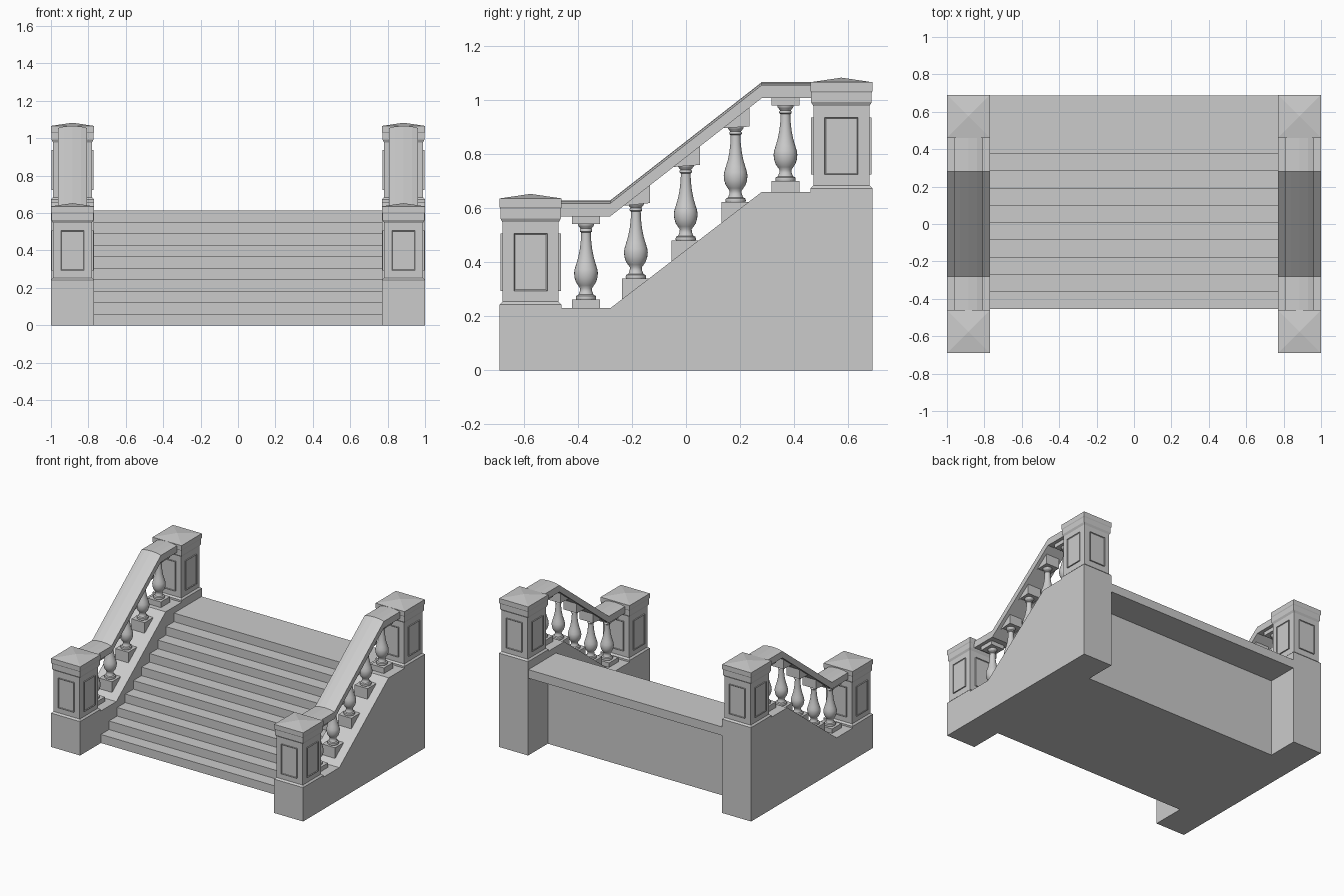
import bpy, bmesh, math
from mathutils import Matrix

if "Cube" in bpy.data.objects:
    bpy.data.objects.remove(bpy.data.objects["Cube"])

CX = 0.885      # centre line of each side wall
PW = 0.115      # half width of wall and posts


def finish(name, bm):
    bmesh.ops.recalc_face_normals(bm, faces=bm.faces[:])
    me = bpy.data.meshes.new(name)
    bm.to_mesh(me)
    bm.free()
    ob = bpy.data.objects.new(name, me)
    bpy.context.collection.objects.link(ob)
    return ob


def loft(bm, rings):
    vs = [[bm.verts.new(p) for p in r] for r in rings]
    n = len(vs[0])
    for a, b in zip(vs, vs[1:]):
        for i in range(n):
            bm.faces.new((a[i], a[(i + 1) % n], b[(i + 1) % n], b[i]))
    bm.faces.new(vs[0])
    bm.faces.new(vs[-1])


def prism(name, pts, x0, x1):
    bm = bmesh.new()
    loft(bm, [[(x, y, z) for y, z in pts] for x in (x0, x1)])
    return finish(name, bm)


# Flight of steps with overhanging landing
N, y0, run, rise = 10, -0.455, 0.0922, 0.0615
wall_y = y0 + N * run
pts = [(y0, 0)]
for i in range(N):
    pts += [(y0 + i * run, (i + 1) * rise)]
    if i < N - 1:
        pts += [(y0 + (i + 1) * run, (i + 1) * rise)]
pts += [(0.687, N * rise), (0.687, (N - 1) * rise), (wall_y, (N - 1) * rise), (wall_y, 0)]
prism("steps", pts, -0.77, 0.77)


def slope(y, low, high):
    t = min(max((y + 0.28) / 0.56, 0), 1)
    return low + t * (high - low)


def post(name, cx, cy, z):
    # Moulded square shaft: (half width, height)
    prof = [(.115, 0), (.115, .013), (.104, .024), (.104, .318), (.112, .332),
            (.112, .368), (.115, .374), (.115, .406)]
    bm = bmesh.new()
    loft(bm, [[(cx + a * w, cy + b * w, z + h) for a, b in ((-1, -1), (1, -1), (1, 1), (-1, 1))]
              for w, h in prof])
    # Low pyramid top
    bm.faces.ensure_lookup_table()
    top = bm.faces[-1]
    bmesh.ops.poke(bm, faces=[top])
    max(bm.verts, key=lambda v: (round(v.co.z, 4), -abs(v.co.x - cx) - abs(v.co.y - cy))).co.z += 0.017
    # Raised panels on four faces
    for k in range(4):
        m = Matrix.Translation((cx, cy, z + .17)) @ Matrix.Rotation(k * math.pi / 2, 4, 'Z')
        g = bmesh.ops.create_cube(bm, size=1, matrix=m @ Matrix.Translation((0, -.104, 0))
                                  @ Matrix.Diagonal((.124, .016, .212, 1)))
        d = m.to_3x3() @ Matrix.Translation((0, -1, 0)).translation
        faces = {f for v in g["verts"] for f in v.link_faces}
        front = max(faces, key=lambda f: f.calc_center_median().dot(d))
        bmesh.ops.inset_region(bm, faces=[front], thickness=.006, depth=0)
        bmesh.ops.translate(bm, verts=front.verts[:], vec=-d * .004)
    finish(name, bm)


# Turned baluster profile: (radius, height)
TURN = [(.036, 0), (.038, .006), (.036, .014), (.028, .018), (.023, .030), (.022, .042),
        (.029, .052), (.037, .064), (.042, .080), (.044, .098), (.042, .112), (.036, .132),
        (.029, .155), (.023, .185), (.019, .220), (.018, .248), (.023, .252), (.023, .258),
        (.020, .262), (.026, .270), (.030, .275), (.030, .282)]


def baluster(name, cx, cy, z):
    bm = bmesh.new()
    seg = 24
    loft(bm, [[(cx + r * math.cos(2 * math.pi * i / seg), cy + r * math.sin(2 * math.pi * i / seg), z + h)
               for i in range(seg)] for r, h in TURN])
    ob = finish(name, bm)
    bpy.ops.object.select_all(action='DESELECT')
    ob.select_set(True)
    bpy.context.view_layer.objects.active = ob
    bpy.ops.object.shade_smooth_by_angle(angle=math.radians(40))


for s, side in ((1, "right"), (-1, "left")):
    cx = s * CX
    # Side wall
    prism(side + "_side_wall", [(-.69, 0), (.69, 0), (.69, .66), (.28, .66), (-.28, .23), (-.69, .23)],
          cx - PW, cx + PW)
    # Posts
    post(side + "_lower_post", cx, -.575, .23)
    post(side + "_upper_post", cx, .575, .66)
    # Handrail swept along level, slope, level
    sect = [(-.077, 0), (.077, 0), (.077, .048), (.045, .056), (0, .059), (-.045, .056), (-.077, .048)]
    bm = bmesh.new()
    loft(bm, [[(cx + a, y, slope(y, .57, 1.007) + h) for a, h in sect] for y in (-.48, -.28, .28, .48)])
    finish(side + "_handrail", bm)
    # Balusters with square end blocks cut to the slope
    for i, zb in enumerate((.262, .339, .480, .622, .700)):
        y = -.37 + i * .1845
        a, b = y - .052, y + .052
        zt = zb + .28
        baluster(f"{side}_baluster_{i + 1}", cx, y, zb)
        prism(f"{side}_baluster_foot_{i + 1}",
              [(a, slope(a, .22, .65)), (b, min(slope(b, .22, .65), zb - .003)), (b, zb), (a, zb)],
              cx - .052, cx + .052)
        prism(f"{side}_baluster_head_{i + 1}",
              [(a, zt), (b, zt), (b, slope(b, .575, 1.012)), (a, slope(a, .575, 1.012))],
              cx - .052, cx + .052)
